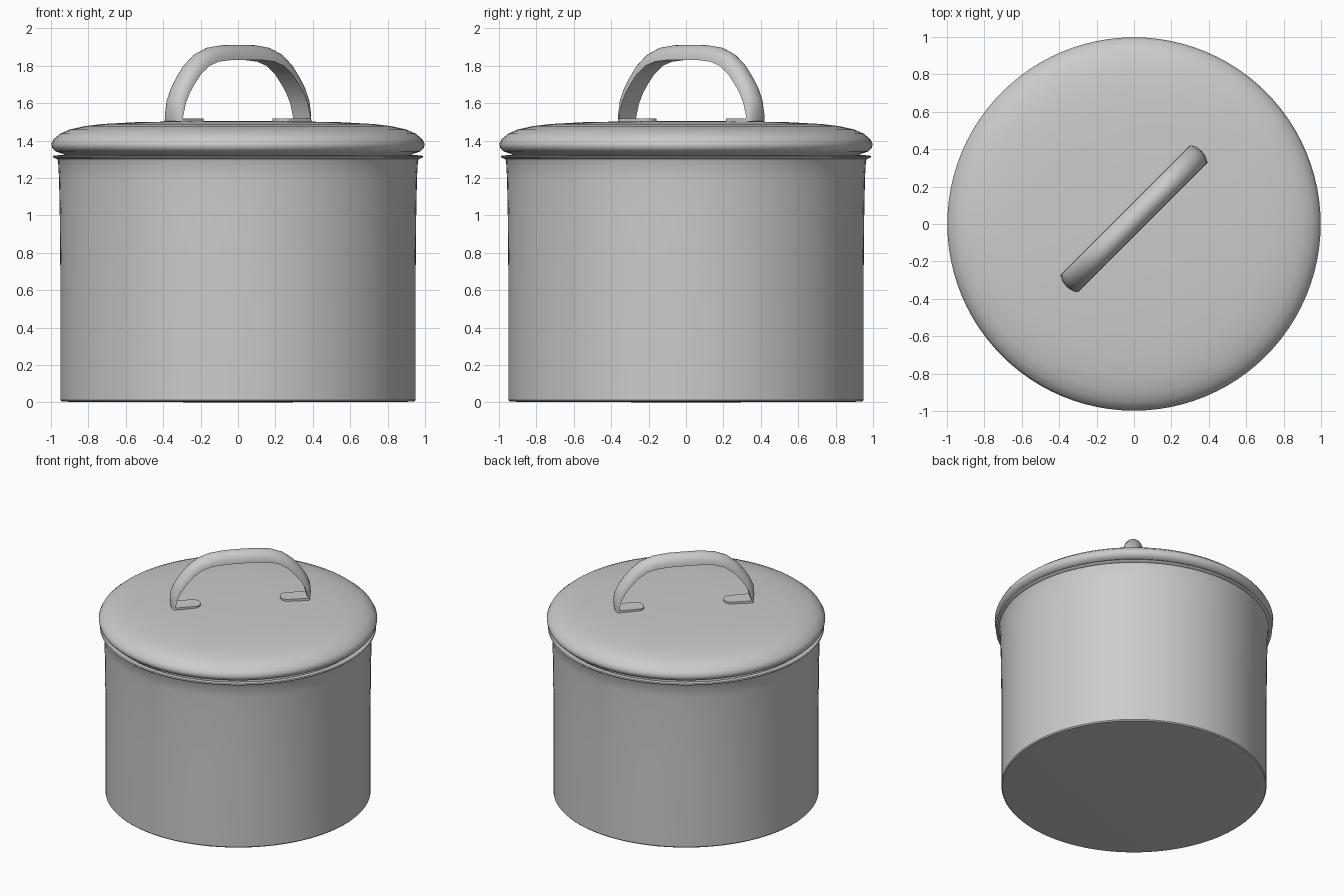
import bpy, bmesh, math
from mathutils import Matrix, Vector

if "Cube" in bpy.data.objects:
    bpy.data.objects.remove(bpy.data.objects["Cube"])

SEGMENTS = 96


def finish(name, bm, angle=40):
    bmesh.ops.remove_doubles(bm, verts=bm.verts, dist=1e-5)
    bmesh.ops.recalc_face_normals(bm, faces=bm.faces)
    mesh = bpy.data.meshes.new(name)
    bm.to_mesh(mesh)
    bm.free()
    obj = bpy.data.objects.new(name, mesh)
    bpy.context.collection.objects.link(obj)
    bpy.ops.object.select_all(action='DESELECT')
    obj.select_set(True)
    bpy.context.view_layer.objects.active = obj
    bpy.ops.object.shade_smooth_by_angle(angle=math.radians(angle))
    return obj


def lathe(name, profile):
    bm = bmesh.new()
    verts = [bm.verts.new((r, 0, z)) for r, z in profile]
    edges = [bm.edges.new(pair) for pair in zip(verts, verts[1:])]
    bmesh.ops.spin(bm, geom=verts + edges, cent=(0, 0, 0), axis=(0, 0, 1),
                   angle=math.tau, steps=SEGMENTS)
    return finish(name, bm)


# Hollow pot with a flared rim
lathe("pot_body", [
    (0, 0), (0.9, 0.003), (0.943, 0.006), (0.95, 0.014), (0.95, 0.7),
    (0.953, 1.0), (0.957, 1.2), (0.962, 1.29), (0.968, 1.302),
    (0.985, 1.308), (0.99, 1.314), (0.985, 1.32), (0.955, 1.322),
    (0.93, 1.31), (0.92, 1.25), (0.92, 0.05), (0.9, 0.03), (0, 0.03)])

# Domed lid with a rounded edge
lathe("lid", [
    (0, 1.505), (0.3, 1.503), (0.55, 1.498), (0.72, 1.489), (0.82, 1.477),
    (0.9, 1.459), (0.95, 1.437), (0.985, 1.408), (0.998, 1.383),
    (0.994, 1.36), (0.975, 1.342), (0.945, 1.332), (0.93, 1.326),
    (0.92, 1.318), (0.9, 1.318), (0.88, 1.35), (0.7, 1.40), (0, 1.42)])

# Handle lies on the lid diagonal
PLACE = Matrix.Translation((0, 0.028, 0)) @ Matrix.Rotation(math.radians(45), 4, 'Z')
HALF_WIDTH = 0.066

# Inner arch line: distance along the diagonal, height, crown thickness
half = [(0.487, 1.50, 0.018), (0.478, 1.54, 0.035), (0.46, 1.60, 0.05),
        (0.43, 1.655, 0.056), (0.395, 1.70, 0.06), (0.345, 1.755, 0.065),
        (0.28, 1.80, 0.071), (0.21, 1.822, 0.077), (0.11, 1.831, 0.08)]
path = half + [(0, 1.832, 0.08)] + [(-u, z, t) for u, z, t in reversed(half)]

bm = bmesh.new()
rings = []
for i, (u, z, t) in enumerate(path):
    a, b = path[max(i - 1, 0)], path[min(i + 1, len(path) - 1)]
    du, dz = b[0] - a[0], b[1] - a[1]
    outward = Vector((dz, 0, -du)).normalized()
    ring = []
    # D-shaped section: flat inside, rounded outside
    for k in range(13):
        ang = math.pi * k / 12
        p = Vector((u, HALF_WIDTH * math.cos(ang), z)) + outward * t * math.sin(ang)
        ring.append(bm.verts.new(PLACE @ p))
    rings.append(ring)
for r0, r1 in zip(rings, rings[1:]):
    for k in range(13):
        n = (k + 1) % 13
        bm.faces.new((r0[k], r0[n], r1[n], r1[k]))
bm.faces.new(rings[0])
bm.faces.new(rings[-1])
finish("lid_handle", bm, 50)

# Thin mounting feet with rounded inner tips
for side, name in ((1, "handle_foot_right"), (-1, "handle_foot_left")):
    bm = bmesh.new()
    outline = [(0.485, HALF_WIDTH * 0.97), (0.485, -HALF_WIDTH * 0.97)]
    for k in range(13):
        ang = -math.pi / 2 - math.pi * k / 12
        outline.append((0.335 + 0.045 * math.cos(ang), HALF_WIDTH * 0.9 * math.sin(ang)))
    face = bm.faces.new([bm.verts.new(PLACE @ Vector((side * u, v, 1.495))) for u, v in outline])
    top = bmesh.ops.extrude_face_region(bm, geom=[face])["geom"]
    bmesh.ops.translate(bm, vec=(0, 0, 0.022),
                        verts=[g for g in top if isinstance(g, bmesh.types.BMVert)])
    finish(name, bm)
